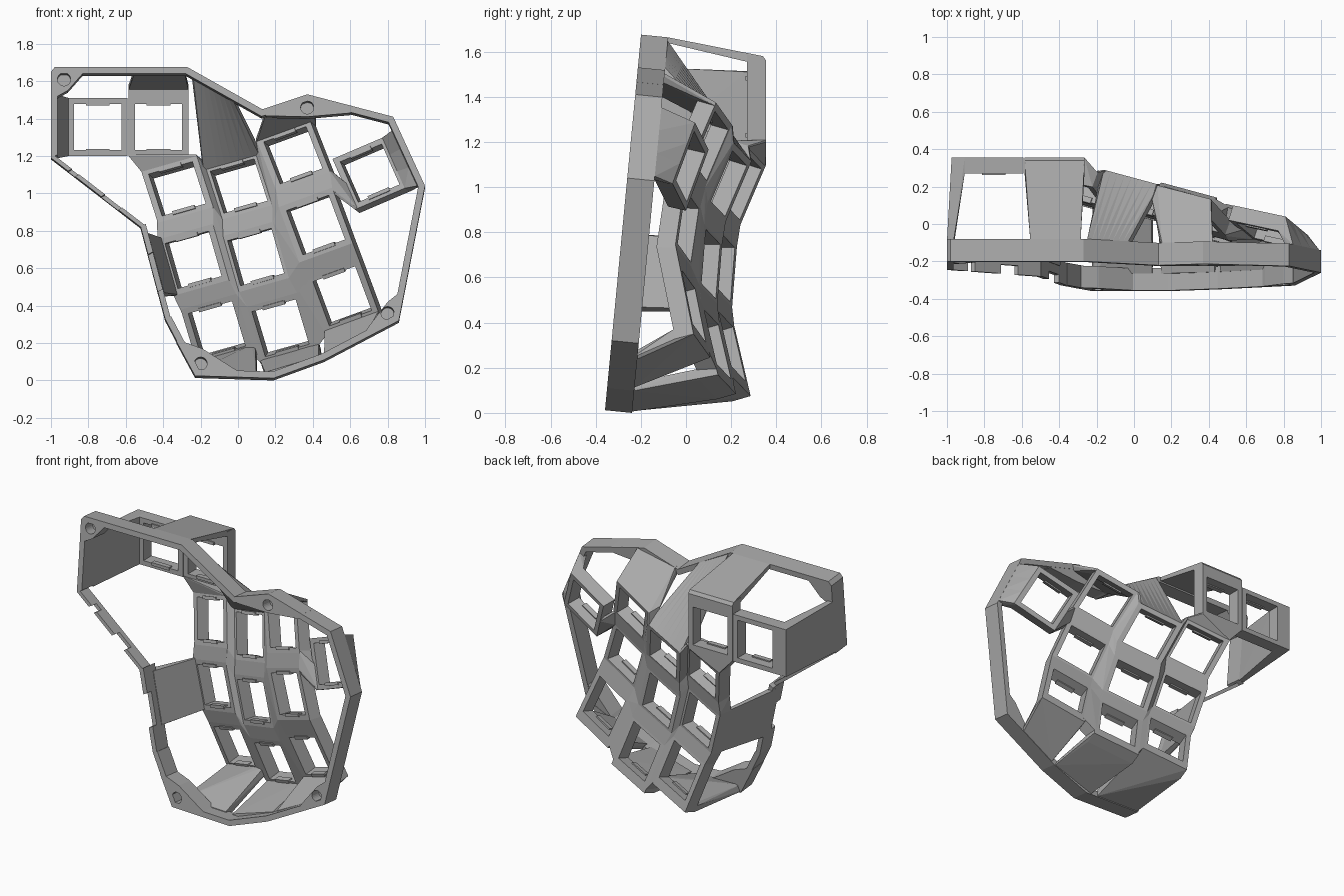
import bpy, bmesh, math
from mathutils import Vector as V

if "Cube" in bpy.data.objects:
    bpy.data.objects.remove(bpy.data.objects["Cube"])

grey = bpy.data.materials.new("plain_grey")
grey.use_nodes = True
grey.diffuse_color = (0.4, 0.4, 0.4, 1)
grey.node_tree.nodes["Principled BSDF"].inputs["Base Color"].default_value = (0.4, 0.4, 0.4, 1)


def make(name, hulls):
    """One object from a list of point clouds, each wrapped in its convex hull."""
    total = bmesh.new()
    for pts in hulls:
        bm = bmesh.new()
        for p in pts:
            bm.verts.new(p)
        bmesh.ops.remove_doubles(bm, verts=bm.verts, dist=0.0005)
        res = bmesh.ops.convex_hull(bm, input=bm.verts)
        junk = set(res["geom_interior"]) | set(res["geom_unused"])
        bmesh.ops.delete(bm, geom=[g for g in junk if isinstance(g, bmesh.types.BMVert)], context='VERTS')
        bmesh.ops.dissolve_limit(bm, angle_limit=0.02, verts=bm.verts, edges=bm.edges)
        bmesh.ops.recalc_face_normals(bm, faces=bm.faces)
        tmp = bpy.data.meshes.new("tmp")
        bm.to_mesh(tmp)
        total.from_mesh(tmp)
        bm.free()
        bpy.data.meshes.remove(tmp)
    me = bpy.data.meshes.new(name)
    total.to_mesh(me)
    total.free()
    me.materials.append(grey)
    ob = bpy.data.objects.new(name, me)
    bpy.context.collection.objects.link(ob)
    return ob


def rim_pt(x, z, f):
    """Point on the tilted rim band: f = 0 open front, f = 1 back."""
    return V((x, -0.36 + 0.096 * z + 0.12 * f, z - 0.012 * f))


class Key:
    """Switch frame given by opening centre, half width and half height vectors."""
    thick = 0.085

    def __init__(self, c, u, v):
        self.u, self.v = V(u), V(v)
        self.n = self.v.cross(self.u).normalized()
        # The centre is read at the front opening, the depth at the back
        self.c = V(c) + V((self.n.x, 0, self.n.z)) * self.thick * 0.8

    def at(self, a, b, d=0.0):
        return self.c + self.u * a + self.v * b - self.n * d

    def box(self, a0, a1, b0, b1, d0=0.0, d1=thick):
        return [self.at(a, b, d) for a in (a0, a1) for b in (b0, b1) for d in (d0, d1)]

    def edge(self, side, s0=-1, s1=1):
        """Corner points along one side (L, R, T or B), from s0 to s1."""
        return {"L": self.box(-1, -.9, s0, s1), "R": self.box(.9, 1, s0, s1),
                "T": self.box(s0, s1, .9, 1), "B": self.box(s0, s1, -1.18, -.9)}[side]

    def frame(self):
        h, k = 0.79, 0.8
        bars = [self.box(-1, -h, -1, 1), self.box(h, 1, -1, 1),
                self.box(-h, h, k, 1), self.box(-h, h, -1, -k)]
        # Clip tabs on the upper and lower bars
        bars += [self.box(-.4, .4, s * .75, s * .88, .06, .092) for s in (-1, 1)]
        return bars


# Key layout: centre, then each column's sideways and upward half vectors
U = (0.148, -0.04, 0.042)
TILT = [(-0.045, 0.06, 0.14), (-0.043, 0.012, 0.15), (-0.045, -0.035, 0.15)]
U_OUT = (0.143, -0.037, 0.052)
TILT_OUT = [(-0.055, 0.06, 0.14), (-0.055, 0.022, 0.148), (-0.055, -0.03, 0.148)]
layout = {
    "inner": (U, TILT, [(-0.32, 0.255, 1.02), (-0.235, 0.175, 0.645), (-0.11, 0.205, 0.275)]),
    "middle": (U, TILT, [(0.01, 0.19, 1.035), (0.10, 0.11, 0.66), (0.23, 0.14, 0.285)]),
    "outer": (U_OUT, TILT_OUT, [(0.30, 0.11, 1.20), (0.42, 0.01, 0.83), (0.56, 0.035, 0.455)]),
}
cols = {n: [Key(c, u, v) for c, v in zip(cs, vs)] for n, (u, vs, cs) in layout.items()}
A, B, C = cols["inner"], cols["middle"], cols["outer"]
D = Key((0.71, 0.02, 1.105), (0.14, -0.03, 0.06), (-0.06, 0.05, 0.135))
thumbs = [Key((x, 0.355, 1.355), (0.16, 0, 0), (0, 0, 0.155)) for x in (-0.75, -0.425)]

# Key columns with webs joining neighbouring frames
for name, keys in cols.items():
    parts = [p for k in keys for p in k.frame()]
    parts += [a.box(-1, 1, -1, -.9) + b.edge("T") for a, b in zip(keys, keys[1:])]
    make(name + "_key_column", parts)
make("side_key_frame", D.frame() + [
    C[0].box(.9, 1, -1, -.9) + C[1].box(.9, 1, .9, 1) + D.box(-1, -.9, -1, 0)])
make("thumb_key_frames", [p for k in thumbs for p in k.frame()])
webs = []
for p, q in ((A, B), (B, C)):
    webs += [l.edge("R") + r.edge("L") for l, r in zip(p, q)]
    webs += [p[i].box(.9, 1, -1, -.9) + p[i + 1].box(.9, 1, .9, 1)
             + q[i].box(-1, -.9, -1, -.9) + q[i + 1].box(-1, -.9, .9, 1) for i in (0, 1)]
make("column_webs", webs)

# Rim outline, clockwise from the upper left corner
outline = [V(p) for p in (
    (-1, 1.65), (-.98, 1.675), (-.27, 1.675), (.13, 1.45), (.37, 1.53), (.83, 1.41), (1, 1.04),
    (.86, .32), (.46, .11), (.19, .012), (-.23, .025), (-.39, .33), (-.52, .82), (-1, 1.19))]
N = len(outline)


def inset(i, w):
    p, a, b = outline[i], outline[i - 1], outline[(i + 1) % N]
    d0, d1 = (p - a).normalized(), (b - p).normalized()
    n0, n1 = V((d0.y, -d0.x)), V((d1.y, -d1.x))
    m = (n0 + n1).normalized()
    return p + m * (w / max(m.dot(n0), 0.4))


def rim_piece(i, t0=0.0, t1=1.0, w=0.035, f0=0.0, f1=1.0):
    j = (i + 1) % N
    pts = []
    for t in (t0, t1):
        for p in (outline[i].lerp(outline[j], t), inset(i, w).lerp(inset(j, w), t)):
            pts += [rim_pt(p.x, p.y, f) for f in (f0, f1)]
    return pts


rim = [rim_piece(i) for i in range(N) if i not in (11, 12)]
# Notched edges beside the thumb cluster
for t0, t1, f in ((0, .3, 0), (.3, .7, .35), (.7, 1, 0)):
    rim.append(rim_piece(11, t0, t1, .03, f))
for t0, t1, f in ((0, .25, 0), (.25, .44, .4), (.44, .73, 0), (.73, .81, .4), (.81, 1, 0)):
    rim.append(rim_piece(12, t0, t1, .022, f, 0.7))
make("rim", rim)

# Corner gussets with blind screw holes
gussets = [
    ((-.93, 1.61), [(-1, 1.65), (-.98, 1.675), (-.8, 1.675), (-.83, 1.64), (-.91, 1.55), (-1, 1.5)]),
    ((.37, 1.46), [(.13, 1.45), (.37, 1.53), (.62, 1.465), (.6, 1.43), (.37, 1.41), (.15, 1.415)]),
    ((.80, .36), [(.885, .45), (.86, .32), (.65, .21), (.70, .29), (.80, .42), (.85, .46)]),
    ((-.20, .09), [(-.33, .21), (-.23, .025), (0, .018), (0, .05), (-.13, .12), (-.19, .17), (-.3, .21)]),
]
for i, ((sx, sz), poly) in enumerate(gussets):
    plate = make(f"screw_gusset_{i + 1}", [[rim_pt(x, z, f) for x, z in poly for f in (0, .98)]])
    ring = [(sx + .035 * math.cos(a * math.tau / 24), sz + .035 * math.sin(a * math.tau / 24))
            for a in range(24)]
    cutter = make(f"screw_cutter_{i + 1}", [[rim_pt(x, z, f) for x, z in ring for f in (-.3, .6)]])
    mod = plate.modifiers.new("hole", 'BOOLEAN')
    mod.operation, mod.object, mod.solver = 'DIFFERENCE', cutter, 'EXACT'
    bpy.context.view_layer.objects.active = plate
    bpy.ops.object.modifier_apply(modifier=mod.name)
    bpy.data.objects.remove(cutter)


# Ruled walls running from key edges to the rim, in strips from p to q
def wall(name, key, side, p, q, strips=1):
    p, q, mid = V(p), V(q), V((0.05, 0.75))
    parts = []
    for k in range(strips):
        t0, t1 = k / strips, (k + 1) / strips
        if side in "LR":
            pts = key.edge(side, 1 - 2 * t0, 1 - 2 * t1)
        else:
            pts = key.edge(side, 2 * t0 - 1, 2 * t1 - 1)
        for r in (p.lerp(q, t0), p.lerp(q, t1)):
            inner = r + (mid - r).normalized() * 0.035
            pts += [rim_pt(s.x, s.y, f) for s in (r, inner) for f in (.75, 1)]
        parts.append(pts)
    make(name, parts)


wall("inner_bottom_wall", A[2], "B", (-.225, .03), (.10, .02))
wall("middle_bottom_wall", B[2], "B", (.15, .018), (.45, .11))
wall("outer_bottom_wall", C[2], "B", (.48, .125), (.72, .25))
wall("inner_side_wall", A[1], "L", (-.515, .80), (-.425, .46))
wall("middle_top_wall", B[0], "T", (-.25, 1.66), (-.03, 1.54), 8)
wall("outer_top_wall", C[0], "T", (.15, 1.457), (.42, 1.515))
wall("side_key_wall", D, "R", (.85, 1.365), (.99, 1.06), 3)

# Thumb housing: side wall, top panel and bridge to the inner column
T2 = thumbs[1]
side_wall = [V((x, y, z)) for x in (-.975, -.905) for y in (.27, .355) for z in (1.2, 1.51)]
side_wall += [rim_pt(x, z, 1) for x in (-1, -.965) for z in (1.2, 1.54)]
make("thumb_side_wall", [side_wall])
block = [V((x, y, z)) for x in (-.585, -.265)
         for y, z in ((.27, 1.5), (.355, 1.5), (.27, 1.585), (.34, 1.58), (.355, 1.56))]
panel = [V((x, y, z)) for x in (-.585, -.265) for y, z in ((.27, 1.555), (.34, 1.58), (.34, 1.55))]
panel += [rim_pt(x, z, 1) for x in (-.555, -.285) for z in (1.65, 1.675)]
make("thumb_top_panel", [block, panel])
make("thumb_bridge", [T2.box(-1, 1, -1, -.95) + A[0].box(-1, 1, .95, 1)])
